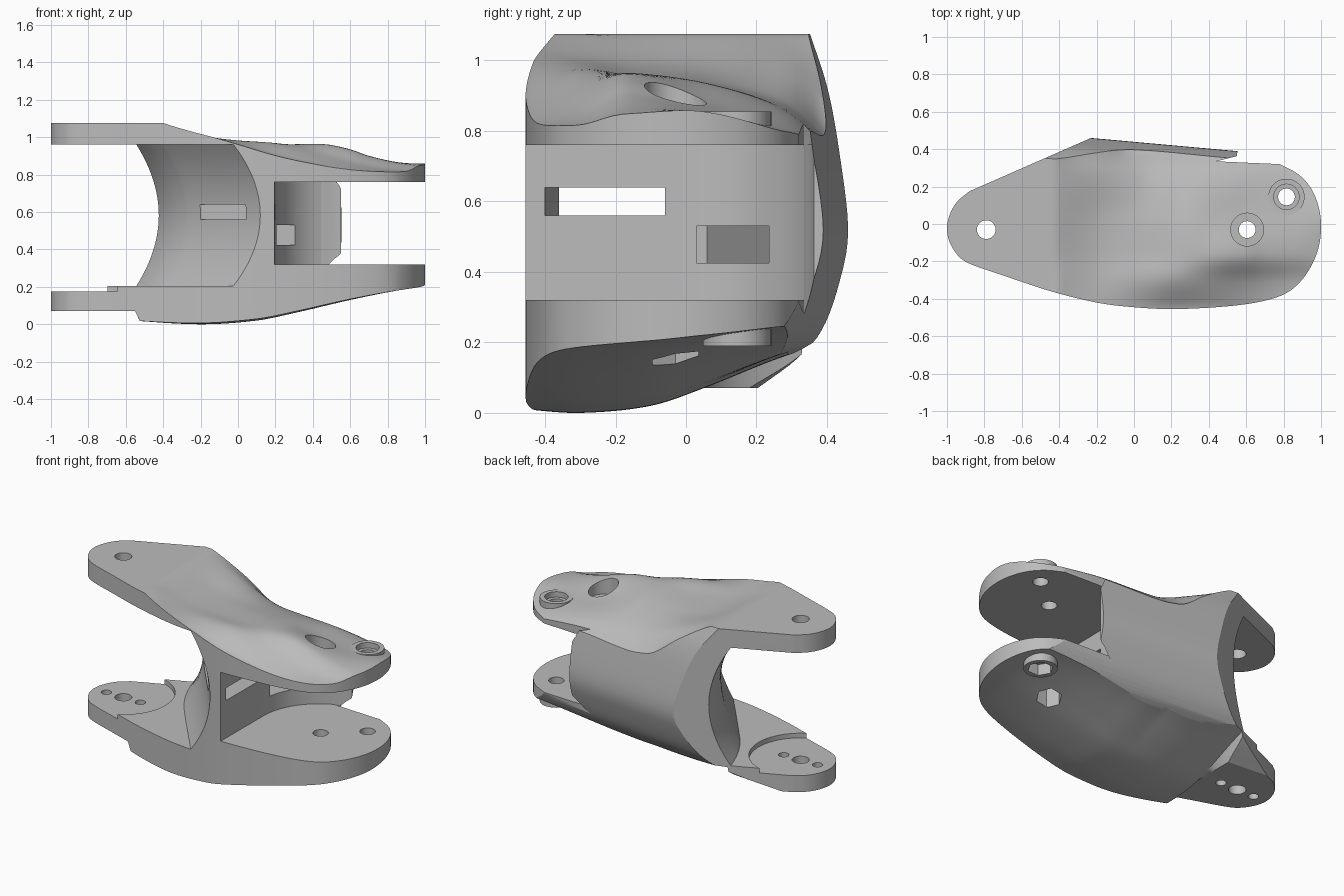
import bpy, bmesh, math

cube = bpy.data.objects.get("Cube")
if cube:
    bpy.data.objects.remove(cube, do_unlink=True)

grey = bpy.data.materials.new("plain_grey")
grey.use_nodes = True
grey.diffuse_color = (0.5, 0.5, 0.5, 1)
grey.node_tree.nodes["Principled BSDF"].inputs["Base Color"].default_value = (0.5, 0.5, 0.5, 1)


def make_object(name, bm):
    bmesh.ops.recalc_face_normals(bm, faces=bm.faces)
    mesh = bpy.data.meshes.new(name)
    bm.to_mesh(mesh)
    bm.free()
    mesh.materials.append(grey)
    obj = bpy.data.objects.new(name, mesh)
    bpy.context.scene.collection.objects.link(obj)
    return obj


def loft(name, rings):
    """Closed solid through matching rings of 3D points."""
    bm = bmesh.new()
    rows = [[bm.verts.new(p) for p in ring] for ring in rings]
    n = len(rows[0])
    for a, b in zip(rows, rows[1:]):
        for i in range(n):
            j = (i + 1) % n
            bm.faces.new((a[i], a[j], b[j], b[i]))
    bm.faces.new(rows[0])
    bm.faces.new(rows[-1])
    return make_object(name, bm)


def prism(name, plan, z0, z1):
    return loft(name, [[(x, y, z) for x, y in plan] for z in (z0, z1)])


def cylinder(name, centre, r, z0, z1, sides=40):
    angles = [math.tau * i / sides for i in range(sides)]
    return prism(name, [(centre[0] + r * math.cos(a), centre[1] + r * math.sin(a))
                        for a in angles], z0, z1)


def combine(target, tool, operation):
    mod = target.modifiers.new(operation, "BOOLEAN")
    mod.operation, mod.object, mod.solver = operation, tool, "EXACT"
    bpy.context.view_layer.objects.active = target
    bpy.ops.object.modifier_apply(modifier=mod.name)
    bpy.data.objects.remove(tool, do_unlink=True)


def interp(x, points):
    """Smooth height curve through (position, value) points."""
    if x <= points[0][0]:
        return points[0][1]
    if x >= points[-1][0]:
        return points[-1][1]
    last = len(points) - 1
    k = next(i for i in range(last) if x <= points[i + 1][0])

    def slope(i):
        a, b = points[max(i - 1, 0)], points[min(i + 1, last)]
        return (b[1] - a[1]) / (b[0] - a[0])

    (xa, ya), (xb, yb) = points[k], points[k + 1]
    w = xb - xa
    t = (x - xa) / w
    return ((2 * t**3 - 3 * t**2 + 1) * ya + (t**3 - 2 * t**2 + t) * w * slope(k)
            + (3 * t**2 - 2 * t**3) * yb + (t**3 - t**2) * w * slope(k + 1))


def rounded(points, steps=5):
    """Smooth plane path through a few points."""
    stops = range(len(points))
    axes = [[(i, p[k]) for i, p in zip(stops, points)] for k in (0, 1)]
    return [tuple(interp(i / steps, axis) for axis in axes)
            for i in range((len(points) - 1) * steps + 1)]


# Upper skin: heights along x at several depths, with a hollow behind a front ridge
TOP = [
    (-0.45, [(-0.4, 1.075), (-0.2, 1.02), (0, 0.96), (0.2, 0.9), (0.4, 0.855),
             (0.6, 0.82), (0.75, 0.807), (1, 0.81)]),
    (-0.3, [(-0.4, 1.075), (-0.2, 1.008), (0, 0.983), (0.2, 0.965), (0.4, 0.92),
            (0.7, 0.845), (0.9, 0.817), (1, 0.82)]),
    (-0.17, [(-0.42, 1.075), (-0.2, 0.995), (0, 0.967), (0.2, 0.96), (0.46, 0.963),
             (0.6, 0.935), (0.7, 0.9), (0.85, 0.865), (1, 0.845)]),
    (0.05, [(-0.42, 1.075), (-0.2, 0.985), (0, 0.947), (0.2, 0.935), (0.34, 0.935),
            (0.6, 0.88), (0.82, 0.853), (1, 0.855)]),
    (0.28, [(-0.42, 1.075), (-0.2, 0.985), (0, 0.9), (0.1, 0.875), (0.5, 0.85),
            (0.85, 0.8), (1, 0.79)]),
    (0.4, [(-0.42, 1.075), (-0.2, 0.93), (0, 0.8), (0.5, 0.76), (1, 0.72)])]

# Lower skin: height along x, plus a rise towards the back
BOTTOM = [(-0.6, 0.022), (-0.2, 0.0), (0.1, 0.02), (0.3, 0.06), (0.6, 0.13),
          (0.85, 0.18), (1.0, 0.2)]
RISE = [(-0.46, 0.01), (-0.3, 0), (-0.1, 0.02), (0.05, 0.07), (0.25, 0.15), (0.4, 0.2)]


def top_height(x, y):
    return interp(y, [(depth, interp(x, row)) for depth, row in TOP])


def bottom_height(x, y):
    if x < -0.54:
        return 0.07
    return interp(x, BOTTOM) + interp(y, RISE) * min(1, 1 - 0.7 * x)


# Main body: sculpted slab between the two skins
bm = bmesh.new()
NX, NY = 84, 40
skins = []
for height in (bottom_height, top_height):
    rows = []
    for i in range(NX + 1):
        x = -1.05 + 2.1 * i / NX
        ys = [-0.52 + 1.04 * j / NY for j in range(NY + 1)]
        rows.append([bm.verts.new((x, y, height(x, y))) for y in ys])
    for i in range(NX):
        for j in range(NY):
            bm.faces.new((rows[i][j], rows[i + 1][j], rows[i + 1][j + 1], rows[i][j + 1]))
    skins.append(rows)
edge = ([(i, 0) for i in range(NX)] + [(NX, j) for j in range(NY)]
        + [(i, NY) for i in range(NX, 0, -1)] + [(0, j) for j in range(NY, 0, -1)])
low, high = skins
for (a, b), (c, d) in zip(edge, edge[1:] + edge[:1]):
    bm.faces.new((low[a][b], low[c][d], high[c][d], high[a][b]))
body = make_object("bracket_body", bm)

# Plan outline
outline = rounded([(0.78, 0.32), (0.88, 0.265), (0.95, 0.185), (0.99, 0.08), (1, -0.03),
                   (0.98, -0.15), (0.92, -0.27), (0.83, -0.36), (0.7, -0.41), (0.5, -0.44),
                   (0.22, -0.455), (0, -0.445), (-0.2, -0.42), (-0.45, -0.358),
                   (-0.7, -0.275), (-0.86, -0.22), (-0.93, -0.18), (-0.98, -0.11),
                   (-1, -0.03), (-0.985, 0.05), (-0.945, 0.12), (-0.88, 0.175)])
outline += [(-0.23, 0.46), (0.56, 0.39), (0.56, 0.365), (0.44, 0.335)]
combine(body, prism("outline", outline, -0.2, 1.3), "INTERSECT")

# Rounded back, running lengthwise with a slight taper
back = [(-0.1, -0.05), (0.07, 0.05)] + rounded(
    [(0.15, 0.07), (0.28, 0.15), (0.37, 0.235), (0.43, 0.37), (0.46, 0.52),
     (0.43, 0.74), (0.39, 0.92), (0.33, 1.075)]) + [(0.3, 1.2), (-0.7, 1.2), (-0.7, -0.05)]
combine(body, loft("back_curve", [[(x, y - (0.09 * (x + 0.23) if y > 0 else 0), z)
                                   for y, z in back] for x in (-1.2, 1.2)]), "INTERSECT")

# Right pocket with a round clearance
arc = [math.radians(180 - 83 * i / 16) for i in range(17)]
right = [(0.6 + 0.4 * math.cos(a), -0.03 + 0.395 * math.sin(a)) for a in arc]
right = [(0.195, -0.6)] + right + [(0.562, 0.6), (1.2, 0.6), (1.2, -0.6)]
combine(body, prism("right_pocket", right, 0.32, 0.76), "DIFFERENCE")

# Left pocket with a hollow slanting wall
wall = [(0.19, -0.54), (-0.2, -0.06), (-0.3, 0.08), (-0.37, 0.22), (-0.43, 0.4), (-0.46, 0.6)]
rings = []
for k in range(25):
    t = -1 + k / 12
    rings.append([(x - 0.135 * t * t, y, 0.5825 + 0.3775 * t)
                  for x, y in rounded(wall)]
                 + [(-1.4, y, 0.5825 + 0.3775 * t) for y in (0.6, -0.54)])
combine(body, loft("left_pocket", rings), "DIFFERENCE")

# Round seat and wire slots
pivot, near, far = (-0.79, -0.03), (0.605, -0.03), (0.815, 0.145)
combine(body, cylinder("seat", pivot, 0.3, 0.175, 0.3, 64), "DIFFERENCE")
through = [(0.3, -0.4), (0.19, -0.4), (0.04, -0.36), (-0.5, -0.36), (-0.5, -0.06), (0.3, -0.06)]
combine(body, prism("through_slot", through, 0.56, 0.64), "DIFFERENCE")
blind = [(0.4, 0.03), (0.15, 0.03), (0.15, 0.06), (-0.02, 0.235), (0.4, 0.235)]
combine(body, prism("blind_slot", blind, 0.425, 0.53), "DIFFERENCE")

# Screw bosses
for z0, z1 in ((0.19, 0.31), (0.77, 0.855)):
    combine(body, cylinder("boss", far, 0.097, z0, z1), "UNION")

# Screw holes, counterbores and nut pockets
for centre, bore in ((near, 0.088), (far, 0.068)):
    combine(body, cylinder("hole", centre, 0.045, -0.2, 1.3), "DIFFERENCE")
    combine(body, cylinder("counterbore", centre, bore, 0.82, 1.3), "DIFFERENCE")
    combine(body, cylinder("nut_pocket", centre, 0.075, -0.2, 0.26, 6), "DIFFERENCE")
combine(body, cylinder("pivot_hole", pivot, 0.05, -0.2, 1.3), "DIFFERENCE")
for side in (-0.12, 0.12):
    combine(body, cylinder("horn_hole", (pivot[0] + side, pivot[1]), 0.03, -0.2, 0.5),
            "DIFFERENCE")

bpy.ops.object.select_all(action="DESELECT")
body.select_set(True)
bpy.context.view_layer.objects.active = body
bpy.ops.object.shade_smooth_by_angle(angle=math.radians(25))
